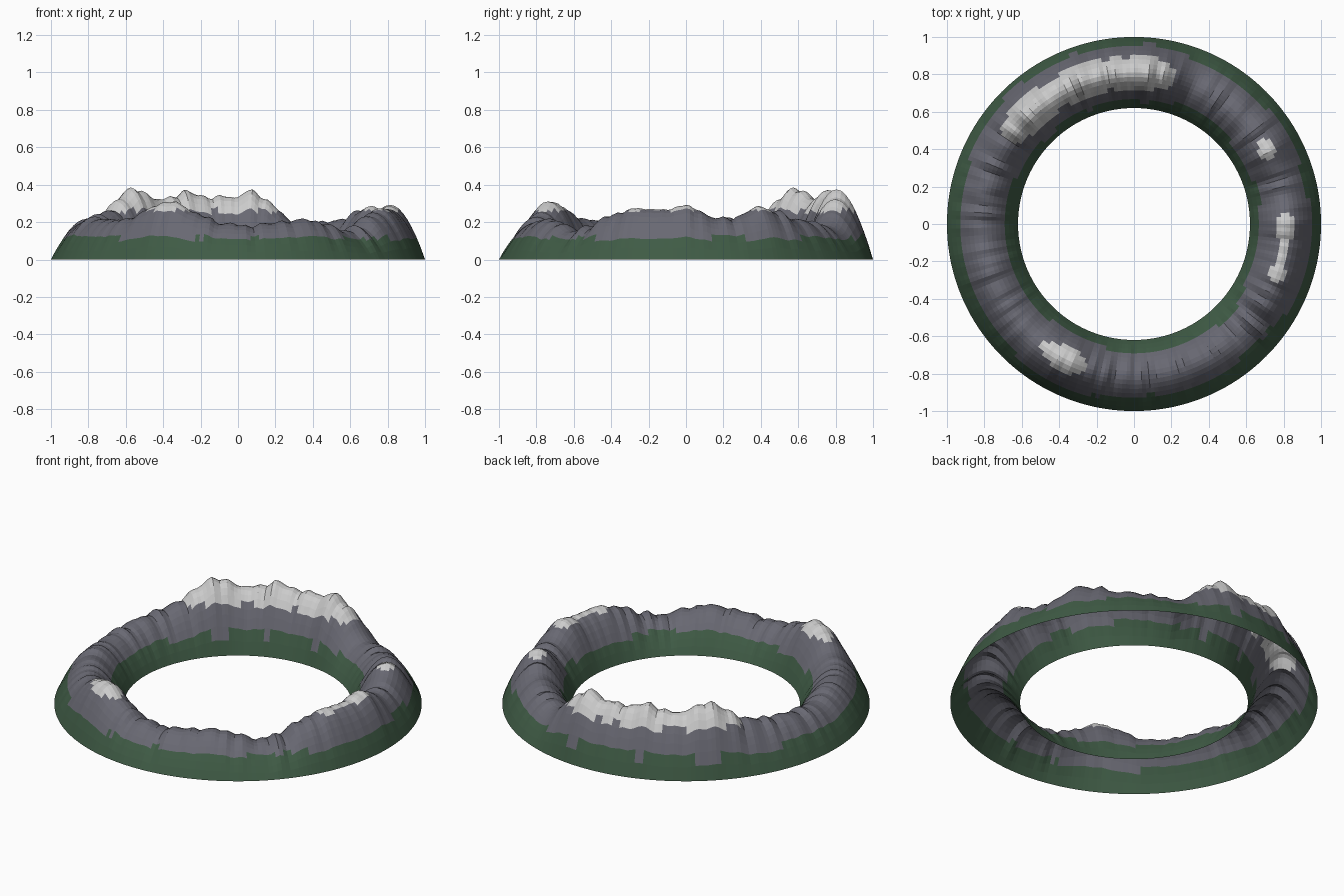
import bpy, bmesh, math, random

if "Cube" in bpy.data.objects:
    bpy.data.objects.remove(bpy.data.objects["Cube"])

random.seed(4)
INNER, OUTER = 0.62, 1.0
SEGS, ROWS = 256, 16

# Crest height of the ridge by compass angle (degrees, height)
CREST = [(0, .29), (10, .23), (17, .215), (23, .25), (29, .285), (36, .255), (45, .215),
         (55, .20), (64, .18), (69, .19), (74, .26), (79, .32), (85, .37), (91, .335),
         (102, .335), (111, .365), (117, .325), (124, .325), (129, .36), (135, .38),
         (141, .325), (147, .265), (155, .235), (165, .22), (176, .205), (187, .195),
         (196, .225), (206, .215), (216, .21), (226, .22), (235, .275), (243, .315),
         (249, .285), (256, .235), (264, .195), (274, .18), (285, .20), (297, .215),
         (306, .185), (314, .15), (322, .18), (332, .245), (342, .275), (351, .265)]


def crest(deg):
    """Smooth periodic interpolation of the crest heights."""
    pts = CREST + [(360, CREST[0][1])]
    for (a, ha), (b, hb) in zip(pts, pts[1:]):
        if a <= deg <= b:
            f = (deg - a) / (b - a)
            return ha + (hb - ha) * f * f * (3 - 2 * f)


WAVES = [(random.randint(30, 85), random.uniform(0, 6.28), random.uniform(-4, 4)) for _ in range(7)]


def rough(a, t):
    """Small craggy ripples running across the ridge."""
    return sum(math.sin(k * a + p + s * t) for k, p, s in WAVES) * 0.0028


def material(name, col):
    m = bpy.data.materials.new(name)
    m.diffuse_color = (*col, 1)
    m.use_nodes = True
    m.node_tree.nodes["Principled BSDF"].inputs["Base Color"].default_value = m.diffuse_color
    return m


# Ring-shaped mountain shell, open underneath
bm = bmesh.new()
grid = []
for i in range(SEGS):
    a = math.tau * i / SEGS
    h = crest(360 * i / SEGS)
    row = []
    for j in range(ROWS + 1):
        t = j / ROWS
        r = OUTER + (INNER - OUTER) * t
        s = max(0, math.sin(math.pi * t)) ** 0.92
        z = s * (h + rough(a, t))
        row.append(bm.verts.new((r * math.cos(a), r * math.sin(a), z)))
    grid.append(row)

# Colour bands by height: grass, rock, snow
for i in range(SEGS):
    p, q = grid[i], grid[(i + 1) % SEGS]
    for j in range(ROWS):
        f = bm.faces.new((p[j], q[j], q[j + 1], p[j + 1]))
        z = f.calc_center_median().z
        f.material_index = 0 if z < 0.115 else 1 if z < 0.26 else 2

me = bpy.data.meshes.new("mountain_ring")
bmesh.ops.recalc_face_normals(bm, faces=bm.faces)
if sum(f.normal.z for f in bm.faces) < 0:
    bmesh.ops.reverse_faces(bm, faces=bm.faces)
bm.to_mesh(me)
bm.free()
for name, col in (("grass", (.05, .105, .06)), ("rock", (.14, .14, .17)), ("snow", (.62, .62, .63))):
    me.materials.append(material(name, col))
ob = bpy.data.objects.new("mountain_ring", me)
bpy.context.collection.objects.link(ob)
